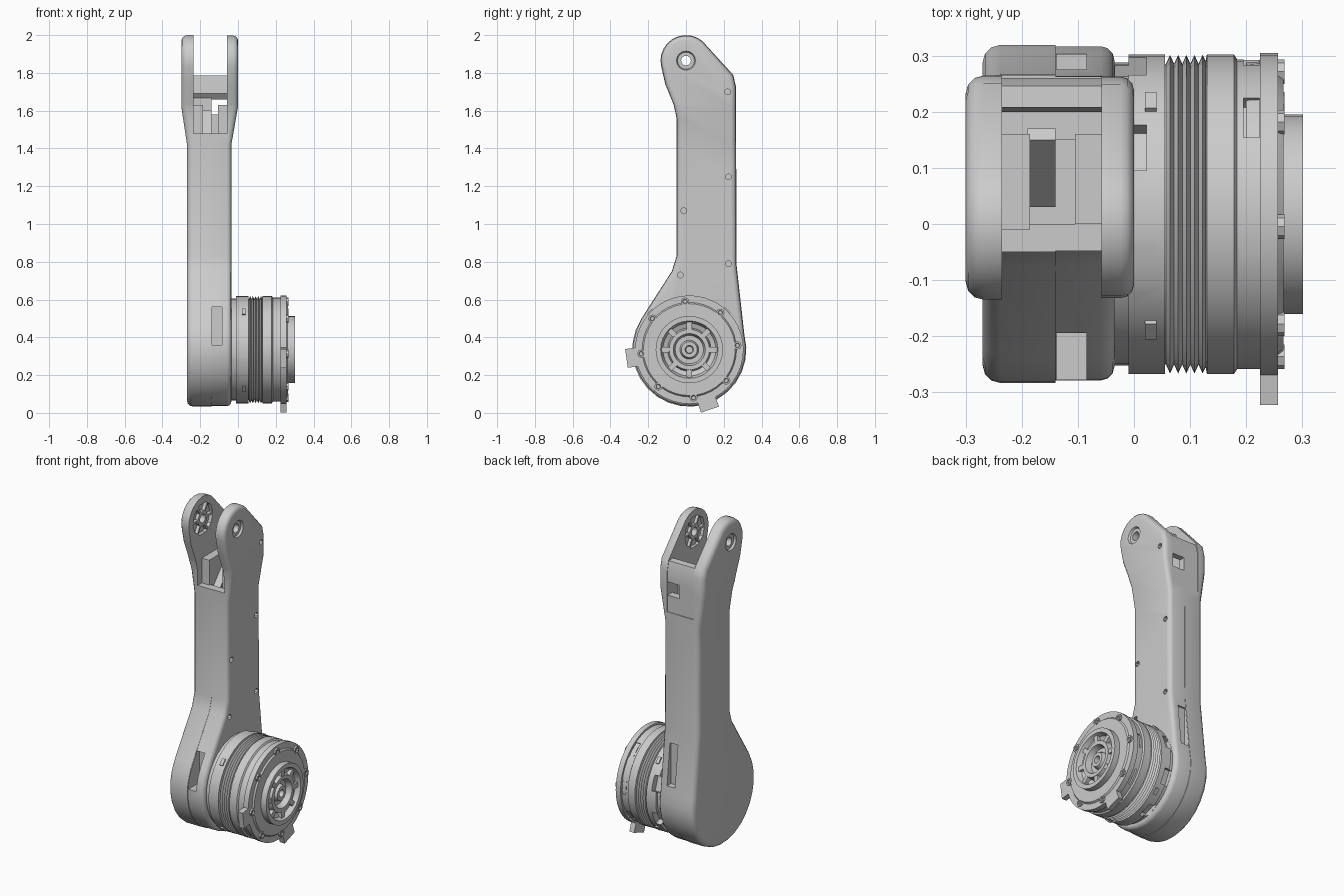
import bpy, bmesh
from math import sin, cos, pi, radians
from mathutils import Matrix, Vector

if "Cube" in bpy.data.objects:
    bpy.data.objects.remove(bpy.data.objects["Cube"])

CY, CZ = 0.0175, 0.335            # axis of the drive unit
PIV = (0.0, 1.865)                # pivot of the fork (y, z)
SEAM = -0.14


def finish(bm, name, angle=35):
    bmesh.ops.recalc_face_normals(bm, faces=bm.faces)
    me = bpy.data.meshes.new(name)
    bm.to_mesh(me)
    bm.free()
    ob = bpy.data.objects.new(name, me)
    bpy.context.collection.objects.link(ob)
    smooth(ob, angle)
    return ob


def smooth(ob, angle=35):
    bpy.ops.object.select_all(action='DESELECT')
    ob.select_set(True)
    bpy.context.view_layer.objects.active = ob
    bpy.ops.object.shade_smooth_by_angle(angle=radians(angle))


def box(name, x, y, z, rot=None):
    """Box from ranges; with rot it is turned about the drive axis."""
    bm = bmesh.new()
    bmesh.ops.create_cube(bm, size=1)
    for v in bm.verts:
        v.co = Vector([(a + b) / 2 + c * (b - a) for (a, b), c in zip((x, y, z), v.co)])
    if rot is not None:
        bm.transform(Matrix.Translation((0, CY, CZ)) @ Matrix.Rotation(rot, 4, 'X'))
    return finish(bm, name)


def lathe(name, profile, centre=(CY, CZ), n=40):
    """Turn (x, radius) points about an axis parallel to x."""
    bm = bmesh.new()
    rings = [[bm.verts.new((x, centre[0] + r * cos(2 * pi * i / n), centre[1] + r * sin(2 * pi * i / n)))
              for i in range(n)] for x, r in profile]
    for a, b in zip(rings, rings[1:]):
        for i in range(n):
            bm.faces.new((a[i], a[(i + 1) % n], b[(i + 1) % n], b[i]))
    bm.faces.new(rings[0])
    bm.faces.new(rings[-1])
    return finish(bm, name)


def prism(name, pts, x0, x1):
    bm = bmesh.new()
    f = bm.faces.new([bm.verts.new((x0, y, z)) for y, z in pts])
    ext = bmesh.ops.extrude_face_region(bm, geom=[f])
    for v in ext['geom']:
        if isinstance(v, bmesh.types.BMVert):
            v.co.x = x1
    return finish(bm, name)


def cut(ob, cutters):
    for c in cutters:
        m = ob.modifiers.new('cut', 'BOOLEAN')
        m.operation, m.solver, m.object = 'DIFFERENCE', 'EXACT', c
        bpy.ops.object.select_all(action='DESELECT')
        ob.select_set(True)
        bpy.context.view_layer.objects.active = ob
        bpy.ops.object.modifier_apply(modifier=m.name)
    smooth(ob)


def drop(obs):
    for o in obs:
        bpy.data.objects.remove(o)


def arc(c, r, a0, a1, n):
    return [(c[0] + r * cos(radians(a0 + (a1 - a0) * i / n)),
             c[1] + r * sin(radians(a0 + (a1 - a0) * i / n))) for i in range(n + 1)]


# arm outline in the y-z plane
outline = (arc((CY, CZ), 0.302, 147, 375, 18)
           + [(0.268, 0.78), (0.266, 1.3), (0.264, 1.73), (0.25, 1.79)]
           + arc(PIV, 0.135, 50, 195, 10)
           + [(-0.11, 1.74), (-0.065, 1.63), (-0.05, 1.56), (-0.05, 0.83), (-0.075, 0.75)])


def shell(name, x_out, flare, bevel, inset):
    """Half of the arm: outer face flares at the fork and has a rounded rim."""
    pts = [(0.1 + (y - 0.1) * (1 - inset), 1 + (z - 1) * (1 - inset / 4)) for y, z in outline]
    bm = bmesh.new()
    f = bm.faces.new([bm.verts.new((SEAM, y, z)) for y, z in pts])
    ext = bmesh.ops.extrude_face_region(bm, geom=[f])
    for v in ext['geom']:
        if isinstance(v, bmesh.types.BMVert):
            v.co.x = x_out
    if len(bm.faces) == len(pts) + 1:
        bmesh.ops.holes_fill(bm, edges=[e for e in bm.edges if e.is_boundary])
    for z in (1.42, 1.62):
        bmesh.ops.bisect_plane(bm, geom=bm.verts[:] + bm.edges[:] + bm.faces[:],
                               plane_co=(0, 0, z), plane_no=(0, 0, 1))
    bmesh.ops.recalc_face_normals(bm, faces=bm.faces)
    outer = [v for v in bm.verts if abs(v.co.x - x_out) < 1e-4]
    for v in outer:
        v.co.x += flare * min(1, max(0, (v.co.z - 1.42) / 0.2))
    bm.normal_update()
    outer = set(outer)
    rim = [e for e in bm.edges if e.verts[0] in outer and e.verts[1] in outer
           and len(e.link_faces) == 2 and e.calc_face_angle() > 1.0]
    bmesh.ops.bevel(bm, geom=rim, offset=bevel, segments=3, profile=0.5, affect='EDGES')
    return finish(bm, name)


left = shell('left_arm_shell', -0.27, -0.03, 0.032, 0)
right = shell('right_arm_shell', -0.035, 0.035, 0.024, 0.012)

# fork slot, pivot holes and recesses
slot = box('slot', (-0.235, -0.058), (-0.5, 0.5), (1.48, 2.2))
pocket = box('pocket', (-0.2, -0.09), (0.0, 0.15), (1.3, 1.6))
hole = lathe('hole', [(-0.5, 0.026), (0.5, 0.026)], PIV, 12)
dish = [lathe('dish', [(a, 0.06), (b, 0.045)], PIV, 16) for a, b in ((-0.32, -0.288), (0.02, -0.012))]
inner = lathe('inner', [(-0.255, 0.095), (-0.04, 0.095)], PIV, 10)
notches = [box('notch', (-0.138, -0.085), (-0.4, -0.17), (0.36, 0.56)),
           box('notch', (-0.138, -0.085), (0.265, 0.4), (0.45, 0.7))]
screws = [lathe('screw', [(-0.055, 0.016), (0.1, 0.016)], p, 8)
          for p in ((0.225, 1.25), (-0.012, 1.07), (0.225, 0.79), (-0.03, 0.73), (0.22, 1.7))]
cut(left, [slot, pocket, inner, dish[0], hole])
cut(right, [slot, pocket, inner, dish[1], hole] + notches + screws)
drop([slot, pocket, hole, inner] + dish + notches + screws)

# pivot bosses and spokes inside the fork cheeks
for side, a, b in (('left', -0.258, -0.236), ('right', -0.057, -0.037)):
    boss = lathe(side + '_pivot_boss', [(a, 0.045), (b, 0.045)], PIV, 16)
    bore = lathe('bore', [(-1, 0.026), (1, 0.026)], PIV, 12)
    cut(boss, [bore])
    drop([bore])
    for i in range(6):
        rib = box(side + '_pivot_rib', (a, b), (0.04, 0.1), (-0.006, 0.006))
        rib.data.transform(Matrix.Translation((0, *PIV)) @ Matrix.Rotation(i * pi / 3, 4, 'X'))

# cross bar, rear wall and ribs between the fork cheeks
prism('fork_cross_bar', [(0.2, 1.69), (0.208, 1.785), (0.246, 1.782), (0.26, 1.73), (0.26, 1.66), (0.225, 1.66)],
      -0.24, -0.055)
box('fork_rear_wall', (-0.24, -0.055), (0.215, 0.26), (1.46, 1.58))
box('fork_rear_post', (-0.24, SEAM), (0.22, 0.26), (1.56, 1.68))
box('left_fork_rib', (-0.236, -0.185), (-0.01, 0.16), (1.46, 1.63))
box('right_fork_rib', (-0.105, -0.055), (0.0, 0.16), (1.46, 1.63))
prism('fork_brace', [(0.03, 1.46), (0.05, 1.46), (0.17, 1.585), (0.15, 1.6)], -0.19, SEAM)

# drive unit: rear ring with notches
rear = lathe('rear_ring', [(-0.06, 0.27), (-0.01, 0.27), (-0.01, 0.285), (0.055, 0.285), (0.055, 0.26)])
front = lathe('front_ring', [(0.125, 0.26), (0.13, 0.285), (0.178, 0.285), (0.184, 0.276),
                             (0.226, 0.276), (0.226, 0.2)])
for ob, x0, x1, off in ((rear, -0.034, 0.022, 0.35), (front, 0.195, 0.224, 0.1)):
    cs = [box('ring_cut', (x0, x1), (0.245, 0.4), (-0.045, 0.045), off + i * pi / 4) for i in range(8)]
    cut(ob, cs)
    drop(cs)
for i in range(4):
    box('ring_clip', (0.02, 0.04), (0.26, 0.292), (-0.02, 0.02), 0.8 + i * pi / 2)

# bellows between the rings
folds = [(0.05, 0.268)]
for i in range(5):
    x = 0.057 + i * 0.0145
    folds += [(x, 0.268), (x + 0.00725, 0.284)]
lathe('bellows', folds + [(0.13, 0.268)], n=48)

# flange with two tabs and a circle of bolts
lathe('flange', [(0.2, 0.27), (0.225, 0.272), (0.225, 0.287), (0.257, 0.287), (0.257, 0.25),
                 (0.266, 0.243), (0.266, 0.17), (0.21, 0.165)])
for a in (188, -71):
    box('flange_tab', (0.225, 0.257), (0.25, 0.336), (-0.05, 0.05), radians(a))
for i in range(8):
    a = radians(5 + i * 45)
    p = (CY + 0.255 * cos(a), CZ + 0.255 * sin(a))
    lathe('flange_bolt', [(0.25, 0.022), (0.268, 0.022), (0.268, 0.013), (0.259, 0.011)], p, 8)

# stepped hub with a hollow centre
lathe('output_hub', [(0.25, 0.178), (0.301, 0.178), (0.301, 0.152), (0.272, 0.14), (0.262, 0.115),
                     (0.29, 0.107), (0.29, 0.085), (0.256, 0.075), (0.256, 0.05), (0.28, 0.042),
                     (0.28, 0.022), (0.25, 0.018)], n=32)
for i in range(8):
    box('hub_spoke', (0.255, 0.288), (0.1, 0.155), (-0.014, 0.014), i * pi / 4)
